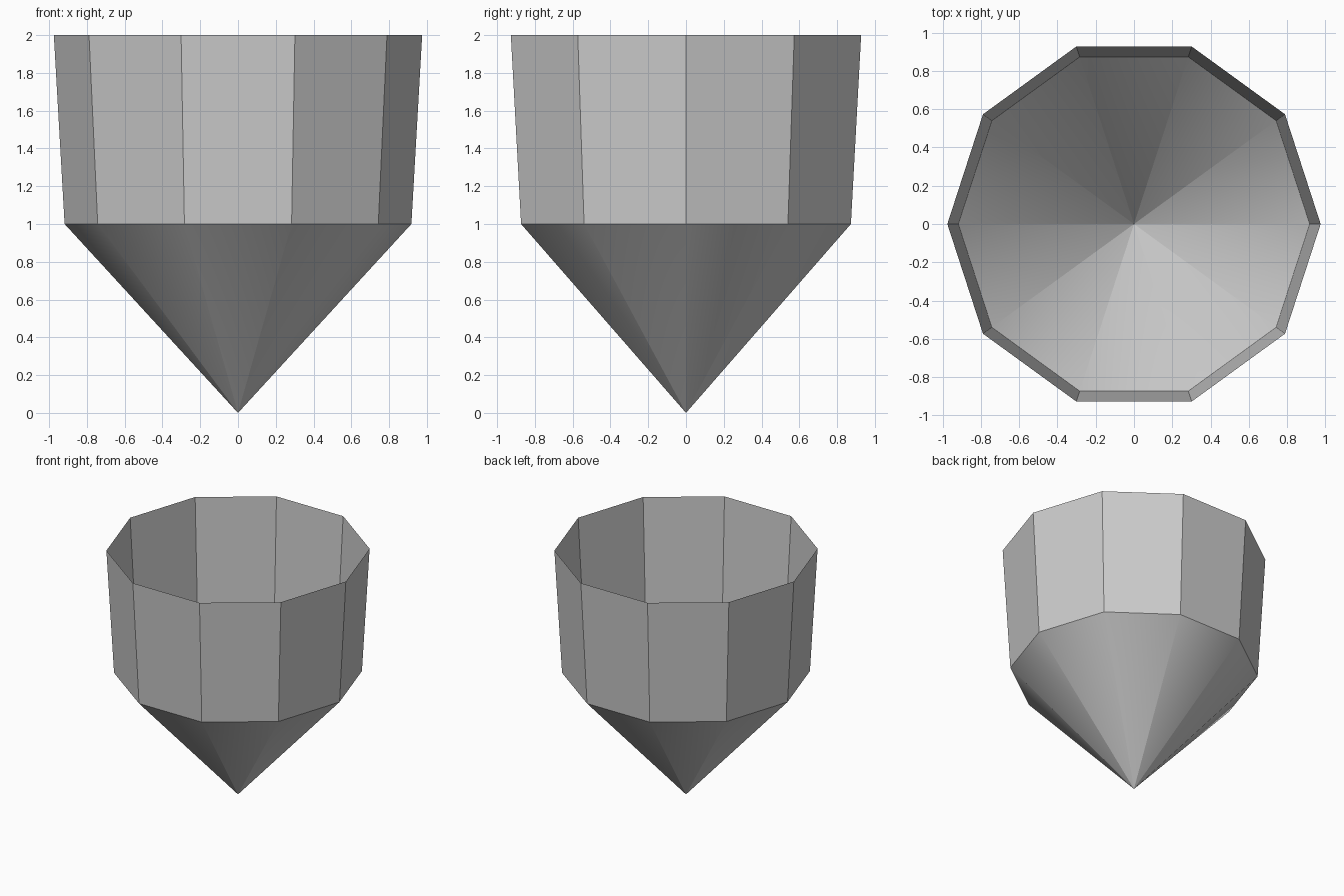
import bpy, bmesh, math

if "Cube" in bpy.data.objects:
    bpy.data.objects.remove(bpy.data.objects["Cube"], do_unlink=True)

SIDES = 10

grey = bpy.data.materials.new("light grey")
grey.use_nodes = True
colour = (0.6, 0.6, 0.6, 1)
grey.diffuse_color = colour
grey.node_tree.nodes["Principled BSDF"].inputs["Base Color"].default_value = colour


def ring(bm, radius, z):
    angles = [math.tau * i / SIDES for i in range(SIDES)]
    return [bm.verts.new((radius * math.cos(a), radius * math.sin(a), z)) for a in angles]


def sheet(name, build, smooth):
    bm = bmesh.new()
    build(bm)
    mesh = bpy.data.meshes.new(name)
    bm.to_mesh(mesh)
    bm.free()
    mesh.materials.append(grey)
    mesh.polygons.foreach_set("use_smooth", [smooth] * len(mesh.polygons))
    obj = bpy.data.objects.new(name, mesh)
    bpy.context.collection.objects.link(obj)


# Flared, open-topped wall with flat panels
def wall(bm):
    low, high = ring(bm, 0.918, 1), ring(bm, 0.975, 2)
    for i in range(SIDES):
        j = (i + 1) % SIDES
        bm.faces.new((low[i], low[j], high[j], high[i]))


# Smooth pointed base; each panel keeps its own tip so the point stays crisp
def cone(bm):
    rim = ring(bm, 0.918, 1)
    for i in range(SIDES):
        tip = bm.verts.new((0, 0, 0))
        bm.faces.new((rim[(i + 1) % SIDES], rim[i], tip))


sheet("flared_wall", wall, False)
sheet("pointed_base", cone, True)
